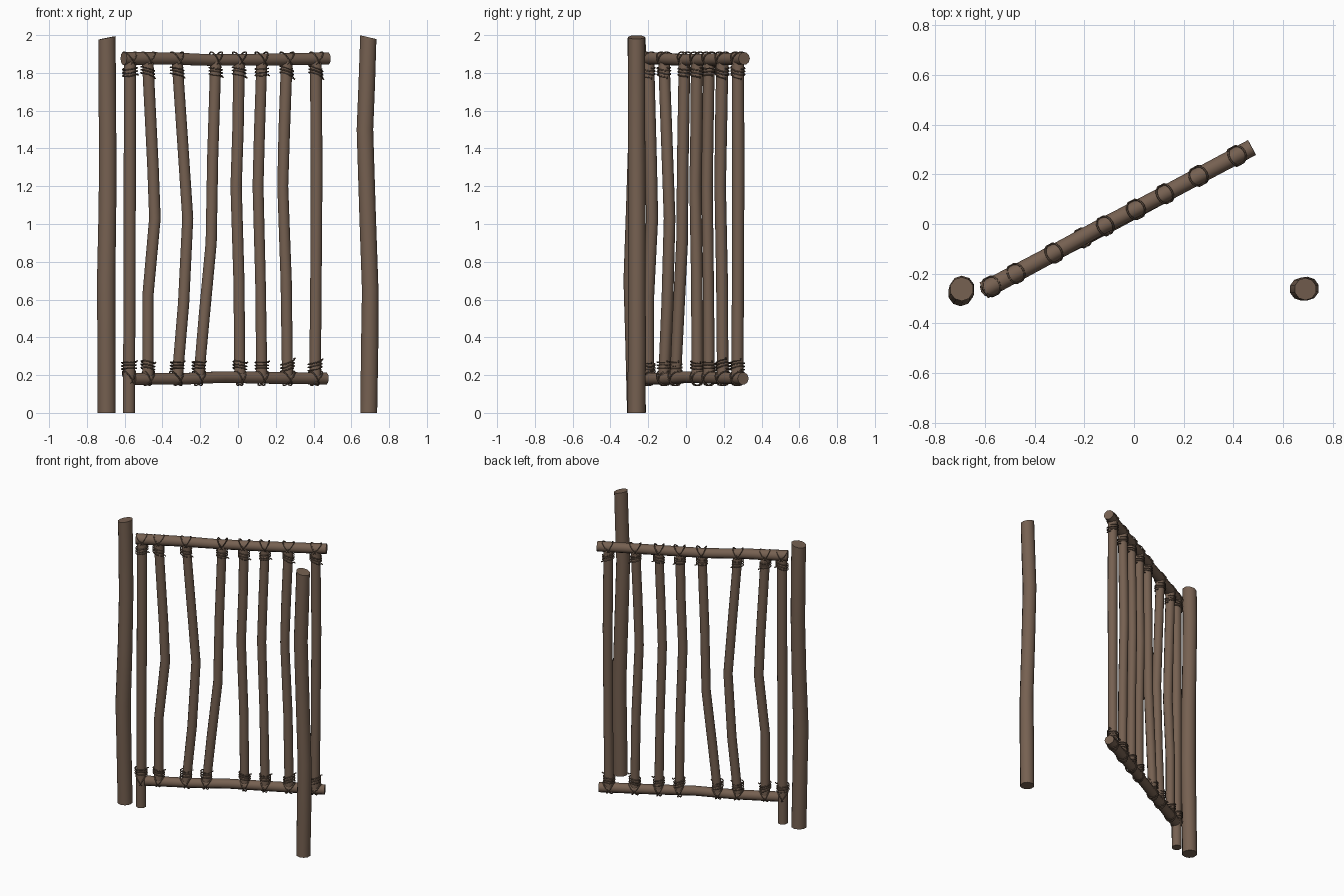
import bpy, bmesh, math, random
from mathutils import Vector

if "Cube" in bpy.data.objects:
    bpy.data.objects.remove(bpy.data.objects["Cube"])
random.seed(4)


def material(name, rgb):
    m = bpy.data.materials.new(name)
    m.diffuse_color = (*rgb, 1)
    m.use_nodes = True
    m.node_tree.nodes["Principled BSDF"].inputs["Base Color"].default_value = m.diffuse_color
    return m


WOOD = material("brown bark wood", (0.180, 0.118, 0.082))
ROPE = material("dark brown binding", (0.135, 0.090, 0.062))


def sweep(bm, pts, radii, sides, slant=0.0):
    """Round tube along a path; slant tips the last cut in x."""
    pts = [Vector(p) for p in pts]
    n = len(pts)
    rings, u, last = [], None, None
    for i, p in enumerate(pts):
        t = (pts[min(i + 1, n - 1)] - pts[max(i - 1, 0)]).normalized()
        if u is None:
            if abs(t.z) > 0.9:
                u = Vector((1, 0, 0))
            else:
                u = Vector((0, 0, 1))
            u = (u - t * u.dot(t)).normalized()
        else:
            u = last.rotation_difference(t) @ u
        last = t
        v = t.cross(u)
        ring = []
        for k in range(sides):
            a = 2 * math.pi * (k + 0.5) / sides
            q = p + (u * math.cos(a) + v * math.sin(a)) * radii[i]
            if i == n - 1:
                q.z += slant * (q.x - p.x)
            ring.append(bm.verts.new(q))
        rings.append(ring)
    for a, b in zip(rings, rings[1:]):
        for k in range(sides):
            j = (k + 1) % sides
            bm.faces.new((a[k], a[j], b[j], b[k]))
    bm.faces.new(rings[0][::-1])
    bm.faces.new(rings[-1])


def finish(bm, name, mat):
    bmesh.ops.recalc_face_normals(bm, faces=bm.faces)
    me = bpy.data.meshes.new(name)
    bm.to_mesh(me)
    bm.free()
    me.materials.append(mat)
    ob = bpy.data.objects.new(name, me)
    bpy.context.collection.objects.link(ob)
    bpy.context.view_layer.objects.active = ob
    ob.select_set(True)
    bpy.ops.object.shade_smooth_by_angle(angle=math.radians(50))
    ob.select_set(False)


def pole(name, pts, radii, sides=10, slant=0.0):
    bm = bmesh.new()
    sweep(bm, pts, radii, sides, slant)
    finish(bm, name, WOOD)


# the gate leaf stands open, its plane turned about the left post
SLOPE = 0.533
ALONG = Vector((1, SLOPE, 0)).normalized()
ACROSS = Vector((-ALONG.y, ALONG.x, 0))
UP = Vector((0, 0, 1))


def gate(x, z, off=0.0):
    return Vector((x, -0.265 + (x + 0.60) * SLOPE, z)) + ACROSS * off


# gate posts
pole("left_post",
     [(-0.695, -0.262, 0), (-0.697, -0.272, 0.4), (-0.698, -0.280, 0.7),
      (-0.691, -0.268, 1.1), (-0.690, -0.258, 1.45), (-0.693, -0.257, 1.75),
      (-0.694, -0.262, 1.985)],
     [0.050, 0.050, 0.051, 0.049, 0.048, 0.049, 0.048], slant=0.2)
pole("right_post",
     [(0.692, -0.262, 0), (0.697, -0.260, 0.35), (0.700, -0.260, 0.65),
      (0.686, -0.260, 1.05), (0.672, -0.262, 1.5), (0.682, -0.262, 1.75),
      (0.690, -0.262, 1.989)],
     [0.047, 0.048, 0.046, 0.046, 0.046, 0.046, 0.045], slant=-0.2)

# rails
RAIL_R = 0.033
pole("top_rail",
     [gate(-0.605, 1.877), gate(-0.35, 1.876), gate(-0.15, 1.868, 0.004),
      gate(0.1, 1.870), gate(0.475, 1.876)],
     [0.036, 0.034, 0.032, 0.033, 0.034])
pole("bottom_rail",
     [gate(-0.555, 0.180), gate(-0.3, 0.180), gate(-0.08, 0.190, -0.003),
      gate(0.2, 0.185), gate(0.465, 0.182)],
     [0.033, 0.032, 0.032, 0.033, 0.033])

# crooked pickets, each as (radius, [(x, z), ...])
PICKETS = [
    (0.034, [(-0.577, 0.0), (-0.575, 0.6), (-0.573, 1.2), (-0.572, 1.86)]),
    (0.031, [(-0.477, 0.18), (-0.477, 0.62), (-0.440, 1.03), (-0.450, 1.3),
             (-0.478, 1.86)]),
    (0.031, [(-0.322, 0.18), (-0.288, 0.58), (-0.266, 1.03), (-0.292, 1.42),
             (-0.322, 1.86)]),
    (0.030, [(-0.208, 0.18), (-0.178, 0.52), (-0.142, 0.90), (-0.134, 1.35),
             (-0.118, 1.86)]),
    (0.031, [(0.010, 0.18), (0.005, 0.7), (-0.010, 1.2), (0.0, 1.5),
             (0.006, 1.86)]),
    (0.030, [(0.126, 0.18), (0.119, 0.7), (0.106, 1.2), (0.114, 1.5),
             (0.126, 1.86)]),
    (0.031, [(0.262, 0.18), (0.255, 0.7), (0.237, 1.2), (0.245, 1.5),
             (0.258, 1.86)]),
    (0.032, [(0.408, 0.18), (0.413, 0.75), (0.416, 1.3), (0.412, 1.86)]),
]
for i, (r, path) in enumerate(PICKETS):
    pole(f"picket_{i + 1}", [gate(x, z) for x, z in path],
         [r * random.uniform(0.97, 1.04) for _ in path])


# bindings: tilted coils round each picket end and crossed loops on the rail
def lash(bm, c, rail_z, side, r):
    steps = 14
    coil = []
    turns = 3
    z0 = rail_z + side * 0.040
    tilt = random.uniform(-0.35, 0.35)
    for k in range(turns * steps + 1):
        a = 2 * math.pi * k / steps
        z = z0 + side * 0.050 * k / (turns * steps)
        rr = r + 0.005
        p = Vector((c.x, c.y, z)) + ALONG * (rr * math.cos(a)) + ACROSS * (rr * math.sin(a))
        p.z += tilt * rr * math.cos(a)
        coil.append(p)
    # loose end sticking out
    coil.append(coil[-1] + ALONG * 0.010 - ACROSS * 0.006 + UP * side * 0.006)
    sweep(bm, coil, [0.004] * len(coil), 5)
    for s in (-1, 1):
        loop = []
        skew = s * random.uniform(0.45, 0.8)
        for k in range(steps + 2):
            a = 2 * math.pi * k / steps
            rr = RAIL_R + 0.005
            shift = skew * rr * math.cos(a) + s * 0.008
            loop.append(Vector((c.x, c.y, rail_z)) + ALONG * shift
                        + ACROSS * (rr * math.sin(a)) + UP * (rr * math.cos(a)))
        sweep(bm, loop, [0.004] * len(loop), 5)


for i, (r, path) in enumerate(PICKETS):
    bm = bmesh.new()
    lash(bm, gate(path[-1][0], 0), 1.873, -1, r)
    lash(bm, gate(path[0][0], 0), 0.183, 1, r)
    finish(bm, f"binding_{i + 1}", ROPE)
